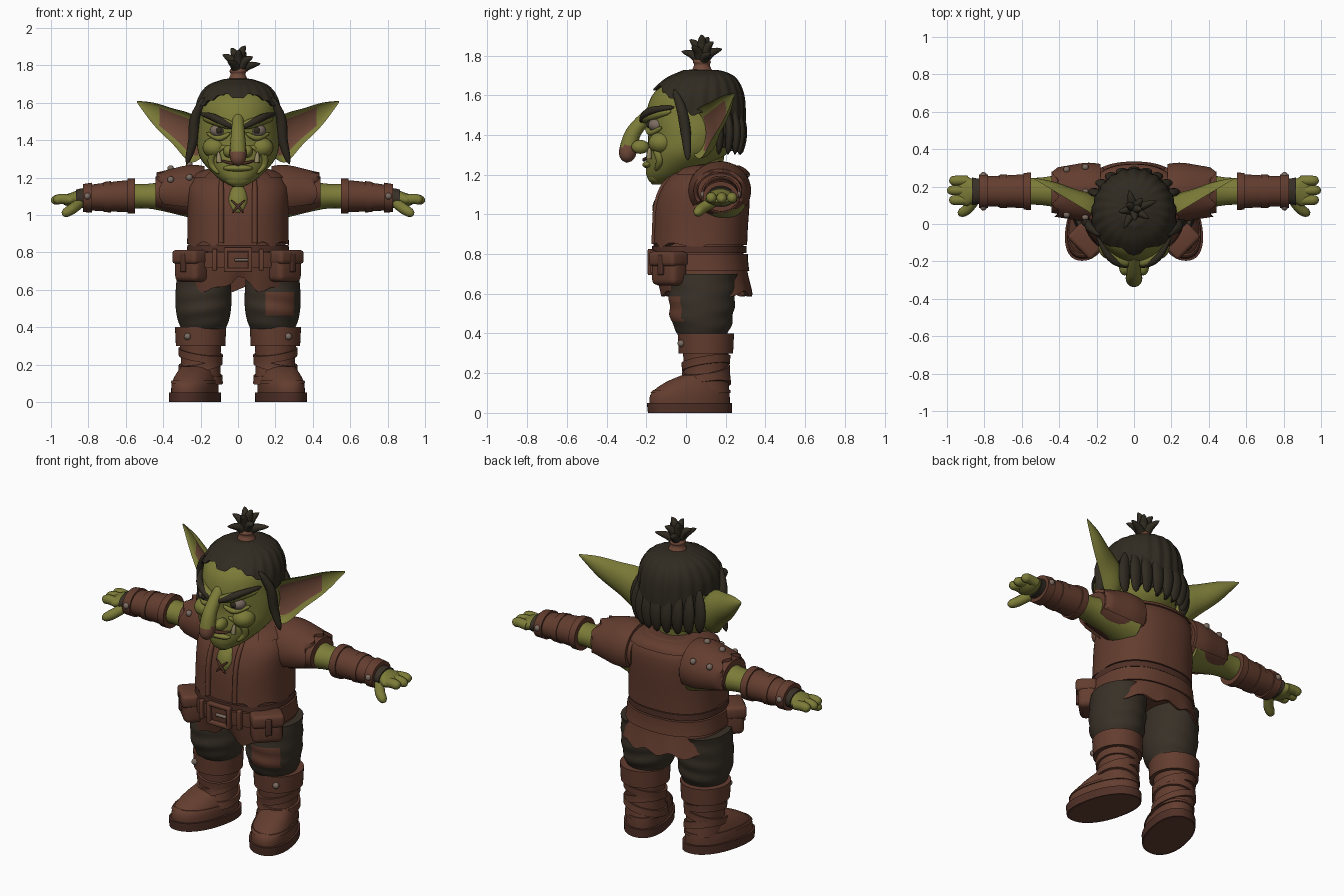
import bpy, bmesh, math
from math import sin, cos, pi
from mathutils import Vector, Matrix

default_cube = bpy.data.objects.get("Cube")
if default_cube:
    bpy.data.objects.remove(default_cube)
made = []


def colour(name, red, green, blue):
    material = bpy.data.materials.new(name)
    material.use_nodes = True
    material.diffuse_color = (red, green, blue, 1)
    material.node_tree.nodes["Principled BSDF"].inputs["Base Color"].default_value = (red, green, blue, 1)
    return material


SKIN = colour("olive skin", .2, .2, .04)
LEATHER = colour("brown leather", .125, .046, .028)
DARK = colour("dark leather", .08, .03, .02)
HAIR = colour("dark hair", .03, .024, .015)
CLOTH = colour("dark cloth", .04, .03, .02)
PINK = colour("reddish skin", .16, .066, .04)
METAL = colour("dull metal", .2, .15, .12)
IVORY = colour("old ivory", .3, .25, .13)


def finish(name, bm, materials, rule=None, mirror=False):
    bmesh.ops.recalc_face_normals(bm, faces=bm.faces)
    if rule:
        for face in bm.faces:
            face.material_index = int(rule(face.calc_center_median()))
    mesh = bpy.data.meshes.new(name)
    bm.to_mesh(mesh)
    bm.free()
    for material in materials if isinstance(materials, list) else [materials]:
        mesh.materials.append(material)
    thing = bpy.data.objects.new(name, mesh)
    bpy.context.collection.objects.link(thing)
    if mirror:
        thing.modifiers.new("Mirror", "MIRROR").use_mirror_merge = False
    made.append(thing)


def skin_rings(name, rings, materials, closed=True, caps=True, paint=None, **options):
    """Join rings of points into a surface; paint(ring, column) picks a colour."""
    bm = bmesh.new()
    grid = [[bm.verts.new(point) for point in ring] for ring in rings]
    count = len(grid[0])
    for i, (lower, upper) in enumerate(zip(grid, grid[1:])):
        for j in range(count if closed else count - 1):
            k = (j + 1) % count
            face = bm.faces.new((lower[j], lower[k], upper[k], upper[j]))
            face.material_index = int(paint(i, j)) if paint else 0
    if caps and closed:
        bm.faces.new(grid[0])
        bm.faces.new(grid[-1])
    finish(name, bm, materials, **options)


def smooth(rows, steps=5):
    """Run a smooth curve through rows of up to four numbers."""
    rows = [tuple(row) + (0,) * (4 - len(row)) for row in rows]
    last, dense = len(rows) - 1, []
    for i in range(last):
        a, b, c, d = (rows[max(0, min(last, i + k))] for k in (-1, 0, 1, 2))
        for t in (step / steps for step in range(steps)):
            dense.append([q + t / 2 * (r - p + t * (2 * p - 5 * q + 4 * r - s + t * (3 * (q - r) + s - p)))
                          for p, q, r, s in zip(a, b, c, d)])
    return dense + [list(rows[last])]


def at(rows, height):
    for a, b in zip(rows, rows[1:]):
        if height <= b[0]:
            t = max(0, (height - a[0]) / (b[0] - a[0]))
            return [p + (q - p) * t for p, q in zip(a, b)]
    return rows[-1]


def loft(name, rows, materials, centre=(0, 0), axis="z", square=1, gap=0, warp=None, seg=48, **options):
    """Each row is a height, the two radii there and a shift of the second centre."""
    rings = []
    for height, width, depth, shift in rows:
        ring = []
        for j in range(seg):
            angle = gap + (2 * pi - 2 * gap) * j / (seg - 1 if gap else seg)
            u, v = (math.copysign(abs(w) ** square, w) for w in (sin(angle), -cos(angle)))
            u, v = centre[0] + width * u, centre[1] + shift + depth * v
            point = (u, v, height) if axis == "z" else (height, u, v)
            ring.append(warp(*point) if warp else point)
        rings.append(ring)
    skin_rings(name, rings, materials, closed=not gap, **options)


def band(name, rows, low, high, grow, materials, **options):
    """A layer that lies over a stretch of another form, with closed lips."""
    inner = [at(rows, low + (high - low) * i / 8) for i in range(9)]
    outer = [(h, width + grow, depth + grow, shift) for h, width, depth, shift in inner]
    loft(name, [inner[0]] + outer + [inner[-1]], materials, **options)


def taper_both(t):
    return sin(pi * t) ** .5


def taper_end(t):
    return 1 - t ** 3


def round_end(t):
    return 1 - t ** 8


def bulb(t):
    return (.6 + t / 2) * round_end(t)


def tube(name, points, radius, materials, shape=taper_both, flat=1, seg=14, **options):
    path, rings = [Vector(row[:3]) for row in smooth(points)], []
    last = len(path) - 1
    for i, centre in enumerate(path):
        along = path[min(i + 1, last)] - path[max(i - 1, 0)]
        side = along.cross(Vector((0, 1, 0))).normalized()
        out = side.cross(along).normalized() * flat
        size = radius * max(.03, shape(i / last))
        angles = [2 * pi * j / seg for j in range(seg)]
        rings.append([centre + size * (side * cos(a) + out * sin(a)) for a in angles])
    skin_rings(name, rings, materials, **options)


def blob(name, place, size, material, **options):
    bm = bmesh.new()
    bmesh.ops.create_uvsphere(bm, u_segments=20, v_segments=12, radius=1,
                              matrix=Matrix.Translation(place) @ Matrix.Diagonal((*size, 1)))
    finish(name, bm, material, **options)


def stud(name, place, **options):
    blob(name, place, (.018, .018, .018), METAL, **options)


def box(name, place, size, material, turn=0, offset=(0, 0, 0), bevel=.006, **options):
    bm = bmesh.new()
    bmesh.ops.create_cube(bm, size=1, matrix=Matrix.Translation(place) @ Matrix.Rotation(turn, 4, "Z")
                          @ Matrix.Translation(offset) @ Matrix.Diagonal((*size, 1)))
    bmesh.ops.bevel(bm, geom=bm.edges[:], offset=bevel, segments=3, affect="EDGES", profile=.5)
    finish(name, bm, material, **options)


def front(rows, x, z, lift=0):
    """A point on the front of an upright form."""
    _, width, depth, shift = at(rows, z)
    return (x, shift - depth * math.sqrt(max(0, 1 - (x / width) ** 2)) - lift, z)


# Head
head = smooth([(1.15, .03, .04, -.13), (1.2, .11, .12, -.08), (1.3, .2, .2, 0), (1.4, .22, .22, .03),
               (1.5, .21, .23, .03), (1.6, .2, .21, .04), (1.67, .15, .15, .06), (1.7, .06, .07, .07)])
loft("head", head, SKIN)


def on_face(name, spots, radius, materials, lift=.01, **options):
    tube(name, [front(head, x, z, lift) for x, z in spots], radius, materials, **options)


tube("nose", [(0, -.17, 1.52), (0, -.26, 1.42), (0, -.29, 1.33), (0, -.3, 1.26)], .05, [SKIN, PINK],
     shape=bulb, seg=20, rule=lambda c: c.z < 1.345 and c.y < -.25)
blob("nostril", (.05, -.23, 1.34), (.03, .045, .035), SKIN, mirror=True)
blob("cheek", (.125, -.125, 1.36), (.065, .065, .055), SKIN, mirror=True)
blob("chin", (0, -.15, 1.195), (.07, .045, .045), SKIN)
blob("lower_lip", (0, -.185, 1.25), (.08, .035, .02), SKIN)
on_face("mouth", [(x / 20, 1.275 + x * x / 200) for x in (-2, -1, 0, 1, 2)], .009, DARK)
on_face("smile_fold", [(.06, 1.37), (.13, 1.33), (.14, 1.27), (.1, 1.22)], .02, SKIN, lift=0, mirror=True)
on_face("tusk", [(.1, 1.28), (.105, 1.34)], .014, IVORY, lift=.015, shape=taper_end, mirror=True)
on_face("brow_ridge", [(.01, 1.47), (.09, 1.495), (.19, 1.52)], .027, SKIN, mirror=True)
on_face("eyebrow", [(.02, 1.465), (.08, 1.495), (.14, 1.525), (.2, 1.54)], .02, HAIR, lift=.028, mirror=True)
on_face("lower_lid", [(.04, 1.44), (.1, 1.41), (.17, 1.44)], .015, SKIN, mirror=True)
blob("eye", front(head, .105, 1.45, -.022), (.045, .045, .036), METAL, mirror=True)
blob("pupil", front(head, .1, 1.452, .016), (.017, .012, .018), HAIR, mirror=True)

# Ears: cupped sections running out to the tip
backward, around, ear = Vector((-.47, .88, 0)), [pi * j / 8 for j in range(16)], []
for x, top, low, _ in smooth([(.16, 1.48, 1.34), (.25, 1.54, 1.28), (.35, 1.57, 1.38), (.45, 1.6, 1.48), (.54, 1.61, 1.6)]):
    middle, half = (top + low) / 2, (top - low) / 2
    ear.append([Vector((x, .6 * x - .08, middle + half * cos(a))) + backward * half * .7 * max(.55 * sin(a), -sin(a))
                for a in around])
skin_rings("ear", ear, [SKIN, PINK], paint=lambda i, j: 3 < i < 14 and 1 < j < 6, mirror=True)

# Hair cap with a varied hairline and ragged back
hairline = [(0, 1.62), (.4, 1.65), (1.2, 1.57), (1.5, 1.5), (2, 1.52), (2.3, 1.36), (pi, 1.33)]
columns, hair = 112, []
for i in range(-1, 21):
    t, ring = max(i, 0) / 20, []
    for j in range(columns):
        angle = 2 * pi * j / columns
        turn = min(angle, 2 * pi - angle)
        low = at(hairline, turn)[1] + cos(22 * turn) * (.02 if turn > 2 else .006)
        height, width, depth, shift = at(head, low + (1.7 - low) * sin(t * pi / 2))
        grow = (1 + .018 * cos(22 * turn)) * (1.02 - t ** 30) * (.9 if i < 0 else 1)
        ring.append(((width + .014) * sin(angle) * grow,
                     shift + .01 - (depth + .022) * cos(angle) * grow, height + .03 * t))
    hair.append(ring)
skin_rings("hair", hair, HAIR, caps=False)
tube("side_lock", [(.18, -.06, 1.63), (.23, -.02, 1.52), (.24, 0, 1.4), (.275, .01, 1.27)], .028, HAIR, mirror=True)
for k in range(-4, 5):
    out = Vector((sin(k / 4), cos(k / 4), 0)) * .24
    tube("back_lock", [out * reach + Vector((0, .035, z)) for reach, z in ((.9, 1.57), (1.05, 1.43), (1, 1.3))],
         .036, HAIR, flat=.6)

# Topknot: tufts fan out from the tie, the middle ones tallest
loft("hair_tie", smooth([(1.71, .06, .06), (1.75, .04, .04), (1.77, .045, .045), (1.79, .03, .03)]), PINK, centre=(0, .08))
for k in range(9):
    root, out = Vector((0, .08, 1.76)), Vector((cos(k * 2.4), sin(k * 2.4), 0)) * (.04 + .011 * k)
    rise = Vector((0, 0, .145 - .012 * k))
    tube("topknot_tuft", [root, root + out * .4 + rise * .7, root + out + rise], .026, HAIR, shape=taper_end)

# Neck, shirt and open vest over one torso form
torso = smooth([(.6, .28, .22, .1), (.75, .26, .22, .07), (.9, .25, .22, .07), (1.05, .25, .22, .08),
                (1.15, .25, .2, .1), (1.22, .2, .16, .12), (1.25, .12, .1, .13)])
body = {"square": .85, "seg": 80}
loft("neck", smooth([(1.05, .1, .12, .04), (1.35, .11, .13, .07)]), SKIN)
band("shirt", torso, .7, 1.25, .001, [LEATHER, SKIN], **body)
made[-1].name = "shirt"
tube("neckline_skin", [front(torso, 0, z, -.02) for z in (1, 1.08, 1.16)], .055, SKIN, flat=.7)
band("vest", torso, .845, 1.25, .02, LEATHER, gap=.3, **body,
     warp=lambda x, y, z: (x, y, z + (.012 * sin(60 * x) if z < .87 and y < .1 else 0)))
for s in (-1, 1):
    tube("vest_edge", [front(torso, s * .09, z, .022) for z in (.85, .95, 1.05, 1.15, 1.23)], .015, LEATHER, shape=round_end)
    tube("shirt_lace", [front(torso, s * x, z, .02) for x, z in ((.04, 1.08), (0, 1.045), (-.03, 1.01))], .007, DARK)
band("collar", torso, 1.2, 1.245, .03, LEATHER, gap=.7, **body)

# Skirt with a ragged hem, belts and pouches


def ragged(x, y, z):
    notch = max(0, 1 - abs(x) * 10) * .6 if y < 0 else 0
    return (x, y, z + max(0, .72 - z) * (.12 * sin(41 * x) + notch))


band("tunic_skirt", torso, .6, .8, .014, LEATHER, caps=False, warp=ragged, **body)
band("belt", torso, .715, .8, .024, LEATHER, **body)
band("upper_belt", torso, .805, .84, .018, DARK, **body)
for s in (-1, 1):
    box("buckle_side", (s * .065, -.178, .76), (.022, .03, .13), LEATHER)
    box("buckle_bar", (0, -.178, .76 + s * .055), (.14, .03, .022), LEATHER)
box("buckle_pin", (.02, -.18, .76), (.08, .02, .016), METAL)
box("belt_loop", (.125, -.165, .76), (.025, .03, .115), LEATHER, mirror=True)
hip = {"place": (.25, -.085, .725), "turn": pi / 4, "mirror": True}
box("pouch", size=(.17, .11, .165), material=LEATHER, bevel=.03, **hip)
box("pouch_flap", size=(.18, .12, .075), material=LEATHER, offset=(0, -.006, .05), bevel=.02, **hip)
box("pouch_strap", size=(.035, .02, .1), material=DARK, offset=(0, -.06, .02), **hip)

# Arms: layers over one arm form
across = {"axis": "x", "mirror": True}
arm = smooth([(.2, .14, .13), (.45, .08, .07), (.6, .07, .065), (.83, .06, .045, -.01), (.9, .08, .036, -.02),
              (.94, .05, .02, -.02)])
sleeve = smooth([(.16, .13, .12), (.25, .14, .13), (.35, .125, .11), (.44, .11, .085)])
wrist, shoulder = (.175, 1.1), (.17, 1.12)
loft("arm", arm, SKIN, centre=wrist, **across)
loft("sleeve", sleeve, LEATHER, centre=shoulder, **across)
band("shoulder_pad", sleeve, .18, .42, .018, LEATHER, centre=shoulder, gap=1, **across,
     warp=lambda x, y, z: (x + (.016 * sin(75 * y) if x > .39 else 0), y, z))
for x in (.26, .36):
    for angle in (-1, 0, 1):
        _, depth, rise, _ = at(sleeve, x)
        stud("shoulder_stud", (-x, .17 + (depth + .02) * sin(angle), 1.12 + (rise + .02) * cos(angle)))
band("bracer", arm, .55, .8, .02, LEATHER, centre=wrist, **across)
for name, low, high, grow, material in (("elbow_band", .55, .59, .028, LEATHER), ("middle_band", .68, .72, .025, LEATHER),
                                        ("wrist_band", .78, .83, .03, LEATHER), ("glove", .8, .865, .008, CLOTH)):
    band(name, arm, low, high, grow, material, centre=wrist, **across)
for y in (.09, .26):
    stud("wrist_stud", (.805, y, 1.1), mirror=True)
for k in (-1, 0, 1):
    y, tip = .18 + k * .052, 1 - .015 * abs(k)
    tube("finger", [(.89, y, 1.08), (.95, y, 1.085), (tip, y, 1.07)], .027, SKIN, shape=round_end, mirror=True)
tube("thumb", [(.85, .13, 1.06), (.89, .08, 1.03), (.94, .05, 1)], .028, SKIN, shape=round_end, mirror=True)

# Trousers, with a knee patch on the left one
trouser = smooth([(.37, .11, .11, .09), (.45, .14, .15, .08), (.55, .15, .165, .08), (.7, .14, .17, .09)], 8)
for s, side in ((1, "left"), (-1, "right")):
    loft(side + "_trouser", trouser, [CLOTH, LEATHER], centre=(.185, 0), seg=72,
         warp=lambda x, y, z: (s * x, y + .004 * sin(70 * z + 9 * x), z),
         rule=lambda c: c.y < .05 and .15 < c.x < .3 and .46 < c.z < .59)

# Boots: wraps and cuff over the shaft, sole around a splayed foot
boot = {"centre": (.2, 0), "mirror": True}
shaft = smooth([(.1, .11, .13, .09), (.2, .105, .11, .1), (.3, .11, .115, .1), (.4, .115, .12, .1)])
loft("boot_shaft", shaft, LEATHER, **boot)
band("boot_cuff", shaft, .3, .4, .022, LEATHER, **boot)
stud("cuff_stud", (.27, -.025, .35), mirror=True)
for z, tilt in ((.13, .25), (.18, -.2), (.23, .15)):
    band("boot_wrap", shaft, z, z + .04, .011, LEATHER, **boot,
         warp=lambda x, y, w: (x, y, w + tilt * (x - .2) + .15 * (y - .1)))
foot = smooth([(0, .115, .2, .02), (.09, .115, .2, .02), (.15, .1, .16, .05), (.19, .08, .1, .08)])
splayed = {"centre": (.23, 0), "square": .9, "mirror": True,
           "warp": lambda x, y, z: (x - .22 * (y - .02), y, z)}
loft("boot_foot", foot, LEATHER, **splayed)
band("boot_sole", foot, 0, .05, .012, DARK, **splayed)
band("toe_seam", foot, .1, .115, .006, LEATHER, **splayed)

# Smooth shading with sharp edges kept
bpy.ops.object.select_all(action="DESELECT")
for thing in made:
    thing.select_set(True)
bpy.context.view_layer.objects.active = made[0]
bpy.ops.object.shade_smooth_by_angle(angle=math.radians(45))
